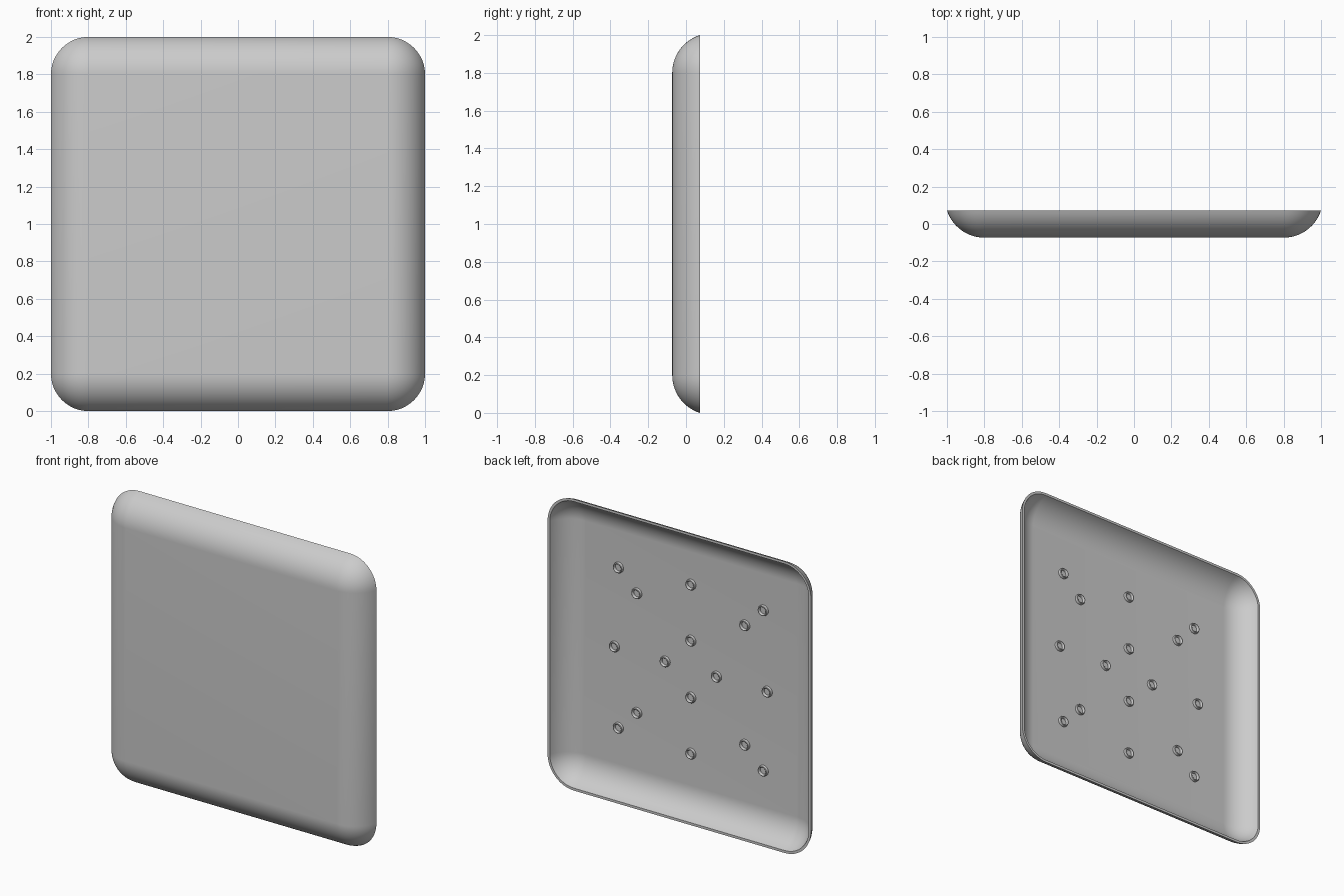
import bpy, bmesh, math

cube = bpy.data.objects.get("Cube")
if cube:
    bpy.data.objects.remove(cube, do_unlink=True)

HALF_DEPTH = 0.073   # half of the tray depth
FLAT = 0.8           # half width of the flat front
FLARE = 0.2          # how far the curved rim spreads past the flat
WALL = 0.016         # shell thickness
DEPTH = 2 * HALF_DEPTH
RADIUS = (FLARE ** 2 + DEPTH ** 2) / (2 * DEPTH)

grey = bpy.data.materials.new("plain grey")
grey.use_nodes = True
colour = (0.6, 0.6, 0.6, 1)
grey.diffuse_color = colour
grey.node_tree.nodes["Principled BSDF"].inputs["Base Color"].default_value = colour


def finish(bm, name):
    """Turn a bmesh into a smooth shaded object with sharp edges kept."""
    bmesh.ops.remove_doubles(bm, verts=bm.verts, dist=1e-5)
    bmesh.ops.recalc_face_normals(bm, faces=bm.faces)
    mesh = bpy.data.meshes.new(name)
    bm.to_mesh(mesh)
    bm.free()
    mesh.materials.append(grey)
    obj = bpy.data.objects.new(name, mesh)
    bpy.context.collection.objects.link(obj)
    bpy.ops.object.select_all(action="DESELECT")
    obj.select_set(True)
    bpy.context.view_layer.objects.active = obj
    bpy.ops.object.shade_smooth_by_angle(angle=math.radians(35))
    return obj


def outline(bm, radius, y, corner=FLAT, steps=12):
    """Rounded square of vertices standing at depth y."""
    verts = []
    for quarter, (sx, sz) in enumerate(((1, 1), (-1, 1), (-1, -1), (1, -1))):
        for i in range(steps + 1):
            a = (quarter + i / steps) * math.pi / 2
            verts.append(bm.verts.new((sx * corner + radius * math.cos(a), y,
                                       sz * corner + radius * math.sin(a))))
    return verts


def bridge(bm, loops):
    for a, b in zip(loops, loops[1:]):
        for i in range(len(a)):
            j = (i + 1) % len(a)
            bm.faces.new((a[i], a[j], b[j], b[i]))


def arc(radius, steps=14):
    """Spread and depth of the curved wall, from the flat to the rim."""
    end = math.acos((RADIUS - DEPTH) / radius)
    centre = RADIUS - HALF_DEPTH
    angles = [end * i / steps for i in range(steps + 1)]
    return [(radius * math.sin(a), centre - radius * math.cos(a)) for a in angles]


# Hollow tray: outer curve to the rim, then back along the inner curve
bm = bmesh.new()
profile = arc(RADIUS) + arc(RADIUS - WALL)[::-1]
loops = [outline(bm, r, y) for r, y in profile]
bridge(bm, loops)
bmesh.ops.remove_doubles(bm, verts=bm.verts, dist=1e-5)
for y in (-HALF_DEPTH, -HALF_DEPTH + WALL):
    square = [v for v in bm.verts if abs(v.co.y - y) < 1e-5]
    square.sort(key=lambda v: math.atan2(v.co.z, v.co.x))
    bm.faces.new(square)
tray = finish(bm, "tray_panel")
tray.location.z = 1

# Small ring boss that stands on the inner floor
bm = bmesh.new()
floor = -HALF_DEPTH + WALL
ring = [(0.036, -0.002), (0.036, 0.012), (0.034, 0.016), (0.03, 0.018),
        (0.027, 0.016), (0.025, 0.012), (0.025, -0.002)]
bridge(bm, [outline(bm, r, floor + h, corner=0, steps=6) for r, h in ring])
boss = finish(bm, "ring_boss")

# Bosses on the cross and on the diagonals
spots = []
for d in (0.195, 0.58):
    spots += [(d, 0), (-d, 0), (0, d), (0, -d)]
for d in (0.41, 0.55):
    spots += [(sx * d, sz * d) for sx in (1, -1) for sz in (1, -1)]
for i, (x, z) in enumerate(spots):
    part = boss
    if i:
        part = boss.copy()
        part.name = f"ring_boss_{i + 1}"
        bpy.context.collection.objects.link(part)
    part.location = (x, 0, 1 + z)
